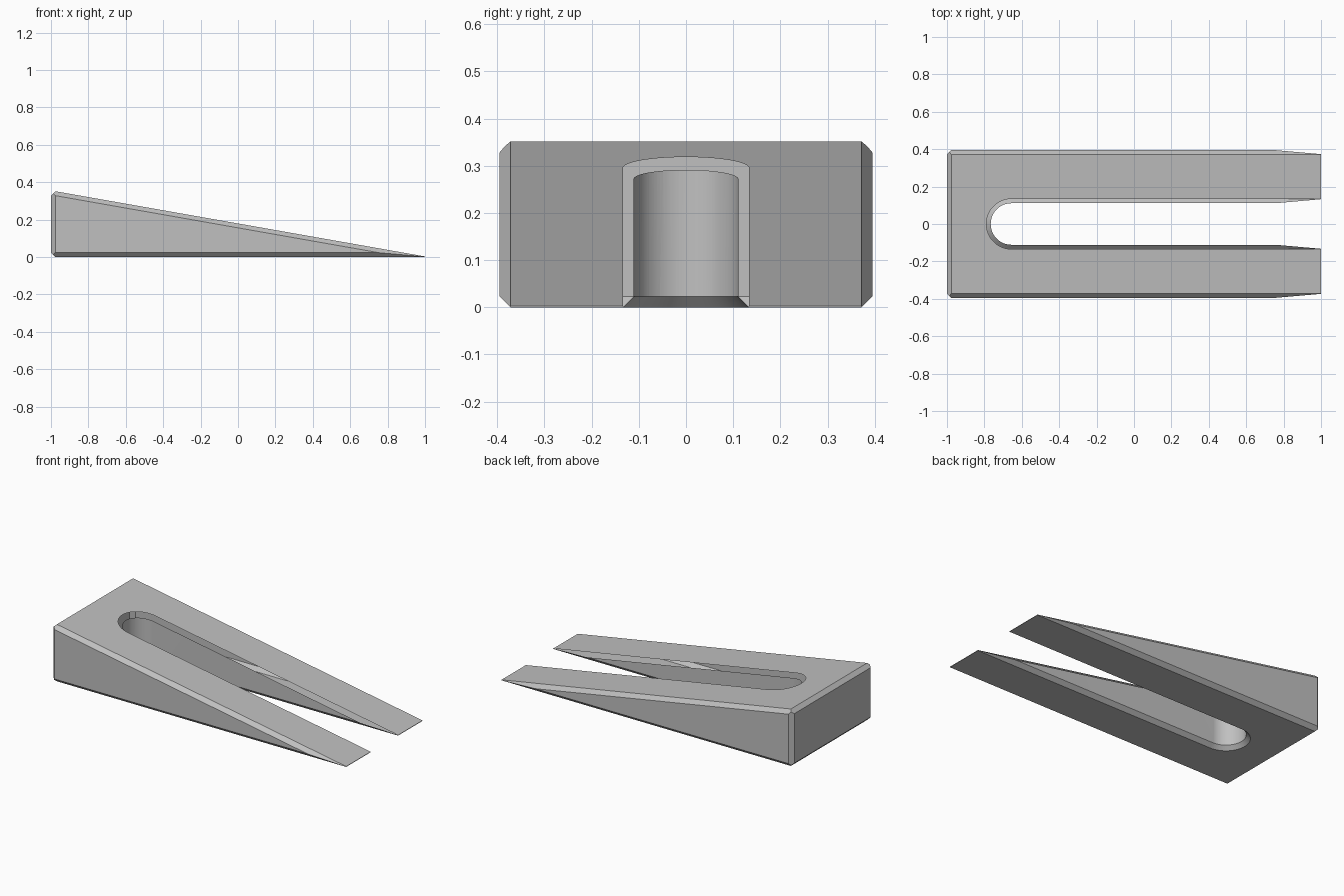
import bpy, bmesh, math
from mathutils import Vector

cube = bpy.data.objects.get("Cube")
if cube:
    bpy.data.objects.remove(cube, do_unlink=True)

W = 0.395         # half width
C = 0.023         # chamfer size
R = 0.111         # slot radius
SLOT_X = -0.655   # centre of the slot's round end
SLOPE = math.tan(math.radians(10))
TIP = 0.003       # thickness at the thin end


def top_z(x):
    return TIP + SLOPE * (1 - x)


def add_object(name, bm):
    bmesh.ops.recalc_face_normals(bm, faces=bm.faces)
    mesh = bpy.data.meshes.new(name)
    bm.to_mesh(mesh)
    bm.free()
    obj = bpy.data.objects.new(name, mesh)
    bpy.context.collection.objects.link(obj)
    return obj


# Wedge body: a block trimmed by the sloped top and the chamfer planes
def make_body():
    bm = bmesh.new()
    bmesh.ops.create_cube(bm, size=2)
    for v in bm.verts:
        v.co = (v.co.x, v.co.y * W, (v.co.z + 1) * 0.25)
    up = Vector((SLOPE, 0, 1)).normalized()
    heel = C - 1
    cuts = [((1, 0, TIP), up),
            ((heel, 0, top_z(heel)), (-1, 0, 1)),
            ((heel, 0, 0), (-1, 0, -1))]
    for s in (-1, 1):
        side = Vector((0, s, 0))
        cuts += [((1, s * (W - C), TIP), up + side),
                 ((0, s * (W - C), 0), (0, s, -1)),
                 ((heel, s * W, 0), (-1, s, 0))]
    for co, no in cuts:
        geom = bm.verts[:] + bm.edges[:] + bm.faces[:]
        bmesh.ops.bisect_plane(bm, geom=geom, dist=1e-6, plane_co=co,
                               plane_no=Vector(no).normalized(), clear_outer=True)
        bmesh.ops.holes_fill(bm, edges=[e for e in bm.edges if e.is_boundary])
    return add_object("slotted_wedge", bm)


# Slot cutter: U-shaped outline lofted between two levels
def make_cutter(name, levels, sloped=False, steps=48):
    bm = bmesh.new()
    rings = []
    for r, z in levels:
        pts = [(1.4, r)]
        for i in range(steps + 1):
            a = math.pi * (0.5 + i / steps)
            pts.append((SLOT_X + r * math.cos(a), r * math.sin(a)))
        pts.append((1.4, -r))
        rings.append([bm.verts.new((x, y, z + (top_z(x) if sloped else 0)))
                      for x, y in pts])
    low, high = rings
    n = len(low)
    for i in range(n):
        j = (i + 1) % n
        bm.faces.new((low[i], low[j], high[j], high[i]))
    bm.faces.new(low)
    bm.faces.new(high)
    obj = add_object(name, bm)
    obj.hide_render = True
    return obj


body = make_body()
OUT, IN = 0.1, 0.05   # reach of the flares outside and inside the body
cutters = [
    make_cutter("slot_cutter", [(R, -0.2), (R, 0.6)]),
    make_cutter("lower_flare_cutter", [(R + C + OUT, -OUT), (R + C - IN, IN)]),
    make_cutter("upper_flare_cutter", [(R + C - IN, -IN), (R + C + OUT, OUT)], True),
]
bpy.ops.object.select_all(action='DESELECT')
body.select_set(True)
bpy.context.view_layer.objects.active = body
for cutter in cutters:
    mod = body.modifiers.new(cutter.name, 'BOOLEAN')
    mod.operation = 'DIFFERENCE'
    mod.solver = 'EXACT'
    mod.object = cutter
    bpy.ops.object.modifier_apply(modifier=mod.name)
for cutter in cutters:
    bpy.data.objects.remove(cutter, do_unlink=True)

# Plain grey finish
grey = bpy.data.materials.new("light_grey")
grey.use_nodes = True
colour = (0.53, 0.53, 0.53, 1)
grey.diffuse_color = colour
grey.node_tree.nodes["Principled BSDF"].inputs["Base Color"].default_value = colour
body.data.materials.clear()
body.data.materials.append(grey)
for p in body.data.polygons:
    p.material_index = 0
bpy.ops.object.shade_smooth_by_angle(angle=math.radians(20))
